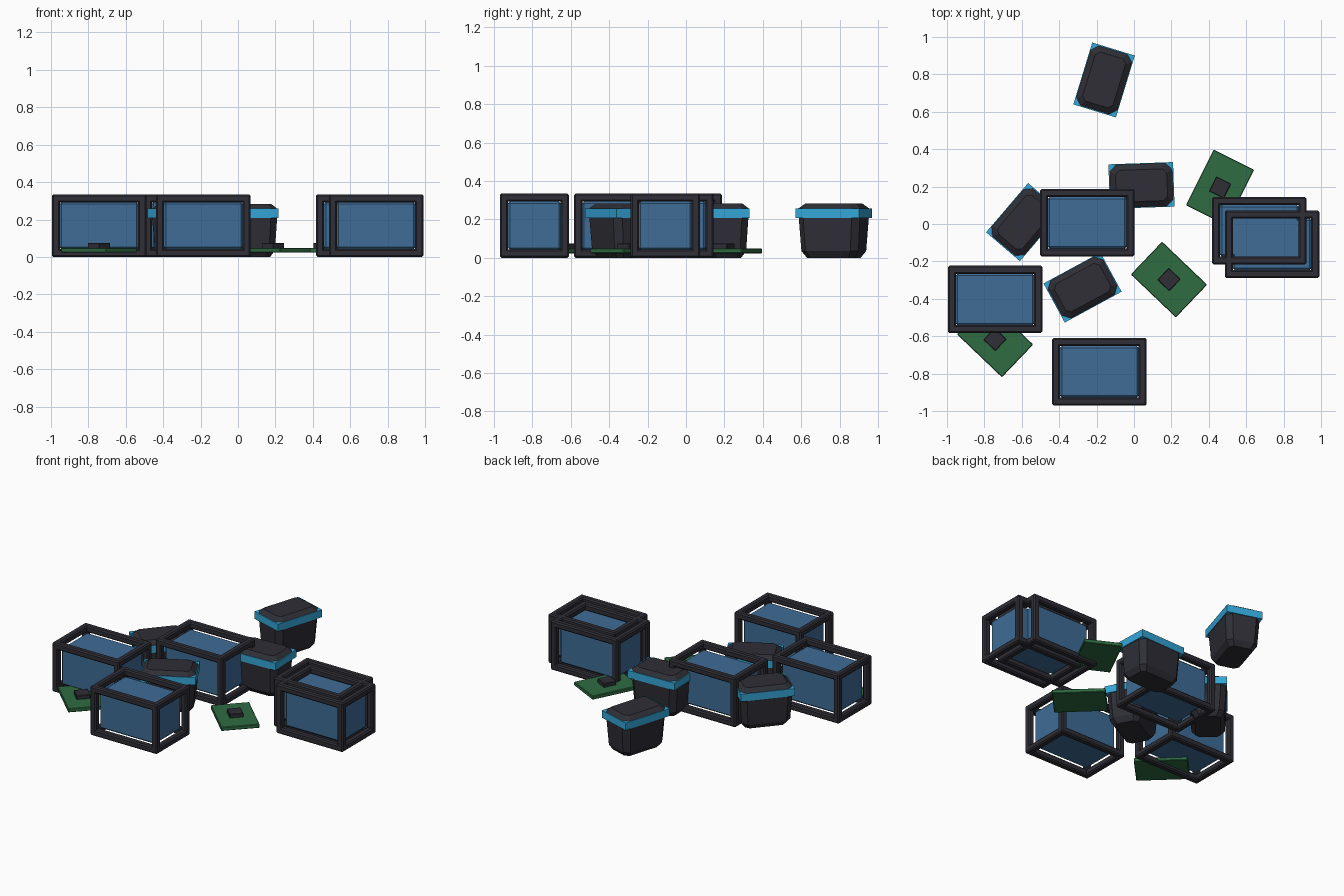
import bpy, bmesh, math
from mathutils import Matrix, Vector

if "Cube" in bpy.data.objects:
    bpy.data.objects.remove(bpy.data.objects["Cube"])


def srgb(r, g, b):
    lin = [(c / 255 / 12.92 if c < 11 else ((c / 255 + 0.055) / 1.055) ** 2.4) for c in (r, g, b)]
    return (*lin, 1)


def material(name, rgb):
    m = bpy.data.materials.new(name)
    m.diffuse_color = srgb(*rgb)
    m.use_nodes = True
    m.node_tree.nodes["Principled BSDF"].inputs["Base Color"].default_value = m.diffuse_color
    return m


DARK = material("charcoal", (46, 46, 54))
BLUE = material("steel blue", (62, 108, 150))
CYAN = material("bright cyan", (52, 166, 216))
GREEN = material("board green", (46, 108, 66))


def finish(bm, name, mat, x, y, angle=0):
    bmesh.ops.recalc_face_normals(bm, faces=bm.faces)
    mesh = bpy.data.meshes.new(name)
    bm.to_mesh(mesh)
    bm.free()
    mesh.materials.append(mat)
    ob = bpy.data.objects.new(name, mesh)
    ob.location = (x, y, 0)
    ob.rotation_euler.z = math.radians(angle)
    bpy.context.collection.objects.link(ob)
    return ob


def add_box(bm, centre, size, bevel=0.0):
    """Add a chamfered box to bm."""
    tmp = bmesh.new()
    bmesh.ops.create_cube(tmp, size=1, matrix=Matrix.Translation(centre) @ Matrix.Diagonal((*size, 1)))
    if bevel:
        bmesh.ops.bevel(tmp, geom=tmp.edges[:], offset=bevel, segments=1, affect='EDGES')
    me = bpy.data.meshes.new("tmp")
    tmp.to_mesh(me)
    tmp.free()
    bm.from_mesh(me)
    bpy.data.meshes.remove(me)


def box(name, mat, centre, size, bevel, x, y, angle=0):
    bm = bmesh.new()
    add_box(bm, centre, size, bevel)
    return finish(bm, name, mat, x, y, angle)


# Framed crates: twelve bars round a blue block
W, D, H, BAR = 0.505, 0.36, 0.335, 0.043


def crate(i, x, y):
    bm = bmesh.new()
    dims = Vector((W, D, H))
    for axis in range(3):
        for s in (-1, 1):
            for t in (-1, 1):
                c, size = Vector((0, 0, H / 2)), Vector((BAR, BAR, BAR))
                size[axis] = dims[axis]
                for other, sign in zip([a for a in range(3) if a != axis], (s, t)):
                    c[other] += sign * (dims[other] - BAR) / 2
                add_box(bm, c, size, 0.008)
    finish(bm, f"crate_frame_{i}", DARK, x, y)
    inner = [d - 2 * BAR + 0.002 for d in dims]
    box(f"crate_block_{i}", BLUE, (0, 0, H / 2), inner, 0.01, x, y)


for i, (x, y) in enumerate([(-0.25, 0.007), (-0.743, -0.403), (-0.185, -0.79),
                            (0.67, -0.036), (0.738, -0.108)]):
    crate(i, x, y)


# Tubs: lofted eight-sided body with a sharp rectangular band
def tub(i, x, y, angle):
    bm = bmesh.new()
    rings = []
    for z, hx, hy, ch in [(0, 0.13, 0.078, 0.025), (0.035, 0.155, 0.103, 0.033),
                          (0.215, 0.167, 0.115, 0.035), (0.258, 0.167, 0.115, 0.035),
                          (0.282, 0.137, 0.085, 0.022)]:
        pts = [(hx, hy - ch), (hx - ch, hy), (ch - hx, hy), (-hx, hy - ch),
               (-hx, ch - hy), (ch - hx, -hy), (hx - ch, -hy), (hx, ch - hy)]
        rings.append([bm.verts.new((px, py, z)) for px, py in pts])
    for a, b in zip(rings, rings[1:]):
        for k in range(8):
            bm.faces.new((a[k], a[(k + 1) % 8], b[(k + 1) % 8], b[k]))
    bm.faces.new(rings[0])
    bm.faces.new(rings[-1])
    finish(bm, f"tub_body_{i}", DARK, x, y, angle)
    box(f"tub_band_{i}", CYAN, (0, 0, 0.233), (0.346, 0.238, 0.05), 0, x, y, angle)


for i, t in enumerate([(-0.16, 0.77, 73), (0.04, 0.206, 2), (-0.588, 0.01, 49.5), (-0.275, -0.34, 28.5)]):
    tub(i, *t)

# Circuit boards with a square chip on top
for i, (x, y, a) in enumerate([(0.187, -0.297, -43.7), (0.46, 0.195, 63.4), (-0.743, -0.617, -43.7)]):
    box(f"circuit_board_{i}", GREEN, (0, 0, 0.036), (0.333, 0.242, 0.026), 0.004, x, y, a)
    box(f"circuit_chip_{i}", DARK, (0, 0, 0.06), (0.087, 0.087, 0.03), 0.003, x, y, a)
